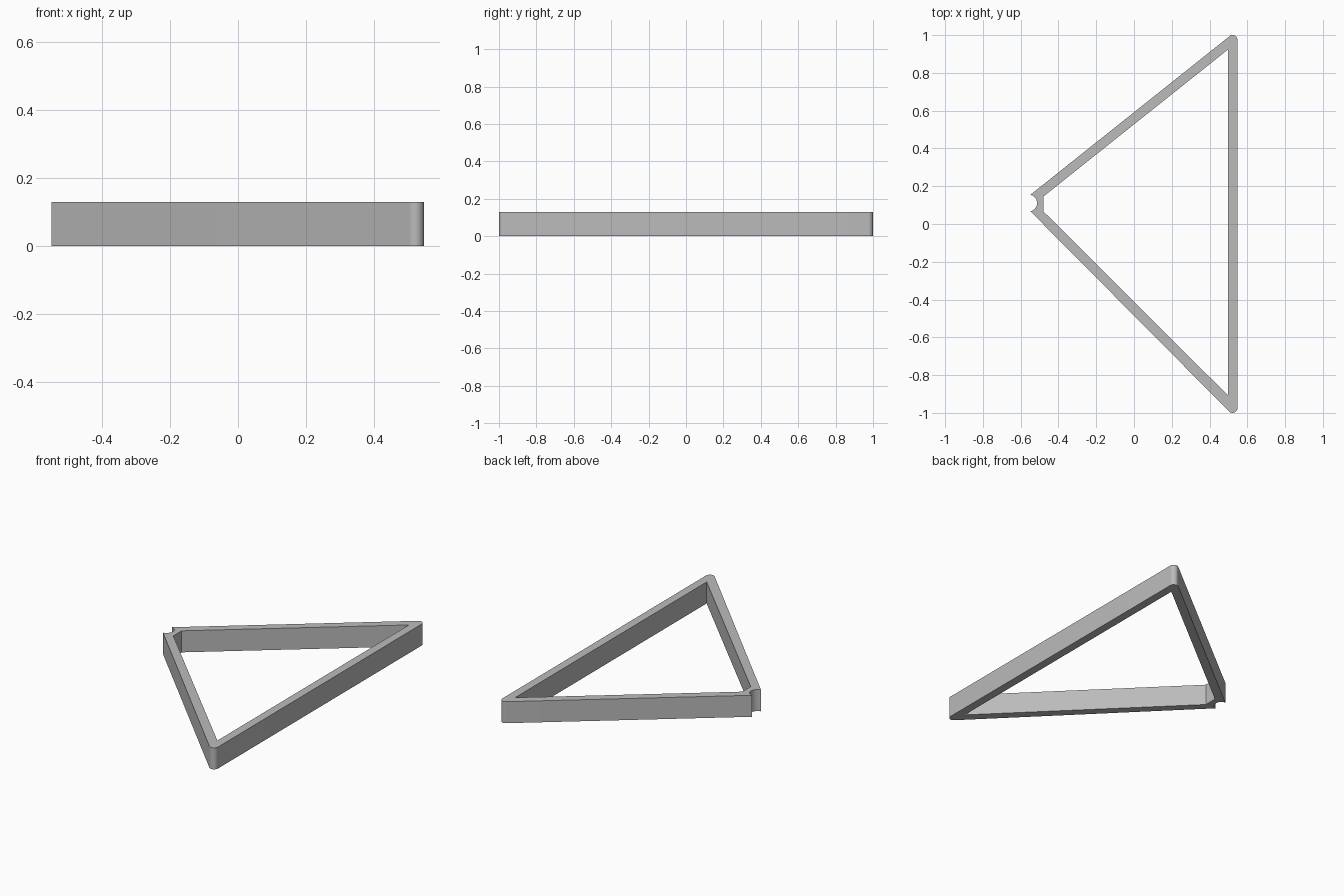
import bpy, bmesh
from math import cos, sin, atan2, asin, pi, radians
from mathutils import Vector

cube = bpy.data.objects.get("Cube")
if cube:
    bpy.data.objects.remove(cube, do_unlink=True)

HEIGHT = 0.13
CORNER_R = 0.026
NOTCH_R = 0.044


def arc(center, radius, start, end, steps):
    angles = [start + (end - start) * i / steps for i in range(steps + 1)]
    return [(center[0] + radius * cos(a), center[1] + radius * sin(a)) for a in angles]


# Plain grey material
grey = bpy.data.materials.new("grey")
grey.use_nodes = True
colour = (0.5, 0.5, 0.5, 1)
grey.diffuse_color = colour
grey.node_tree.nodes["Principled BSDF"].inputs["Base Color"].default_value = colour

# Struts meet the rounded corners tangentially
inner = [(-0.479, 0.146), (0.497, 0.923), (0.497, -0.907), (-0.479, 0.066)]
upper = Vector(inner[1]) - Vector(inner[0])
lower = Vector(inner[2]) - Vector(inner[3])
upper_normal = atan2(upper.y, upper.x) + pi / 2
lower_normal = atan2(lower.y, lower.x) - pi / 2

# Outer outline: lower corner, upper corner, then the concave notch
notch_half = radians(79.5)
outer = arc((0.522, -0.974), CORNER_R, lower_normal, 0, 12)
outer += arc((0.522, 0.974), CORNER_R, 0, upper_normal, 12)
outer += arc((-0.557, 0.111), NOTCH_R, notch_half, -notch_half, 16)

# Fill between the two outlines and extrude upward
bm = bmesh.new()
edges = []
for loop in (outer, inner):
    verts = [bm.verts.new((x, y, 0)) for x, y in loop]
    edges += [bm.edges.new((v, verts[i - 1])) for i, v in enumerate(verts)]
bmesh.ops.triangle_fill(bm, use_beauty=True, use_dissolve=False, edges=edges)
extruded = bmesh.ops.extrude_face_region(bm, geom=bm.faces[:], use_keep_orig=True)
top = [v for v in extruded["geom"] if isinstance(v, bmesh.types.BMVert)]
bmesh.ops.translate(bm, verts=top, vec=(0, 0, HEIGHT))
bmesh.ops.recalc_face_normals(bm, faces=bm.faces[:])

mesh = bpy.data.meshes.new("triangular_frame")
bm.to_mesh(mesh)
bm.free()
mesh.materials.append(grey)
frame = bpy.data.objects.new("triangular_frame", mesh)
bpy.context.collection.objects.link(frame)

# Smooth the round corners, keep the rims sharp
bpy.ops.object.select_all(action='DESELECT')
frame.select_set(True)
bpy.context.view_layer.objects.active = frame
bpy.ops.object.shade_smooth_by_angle(angle=radians(30))
